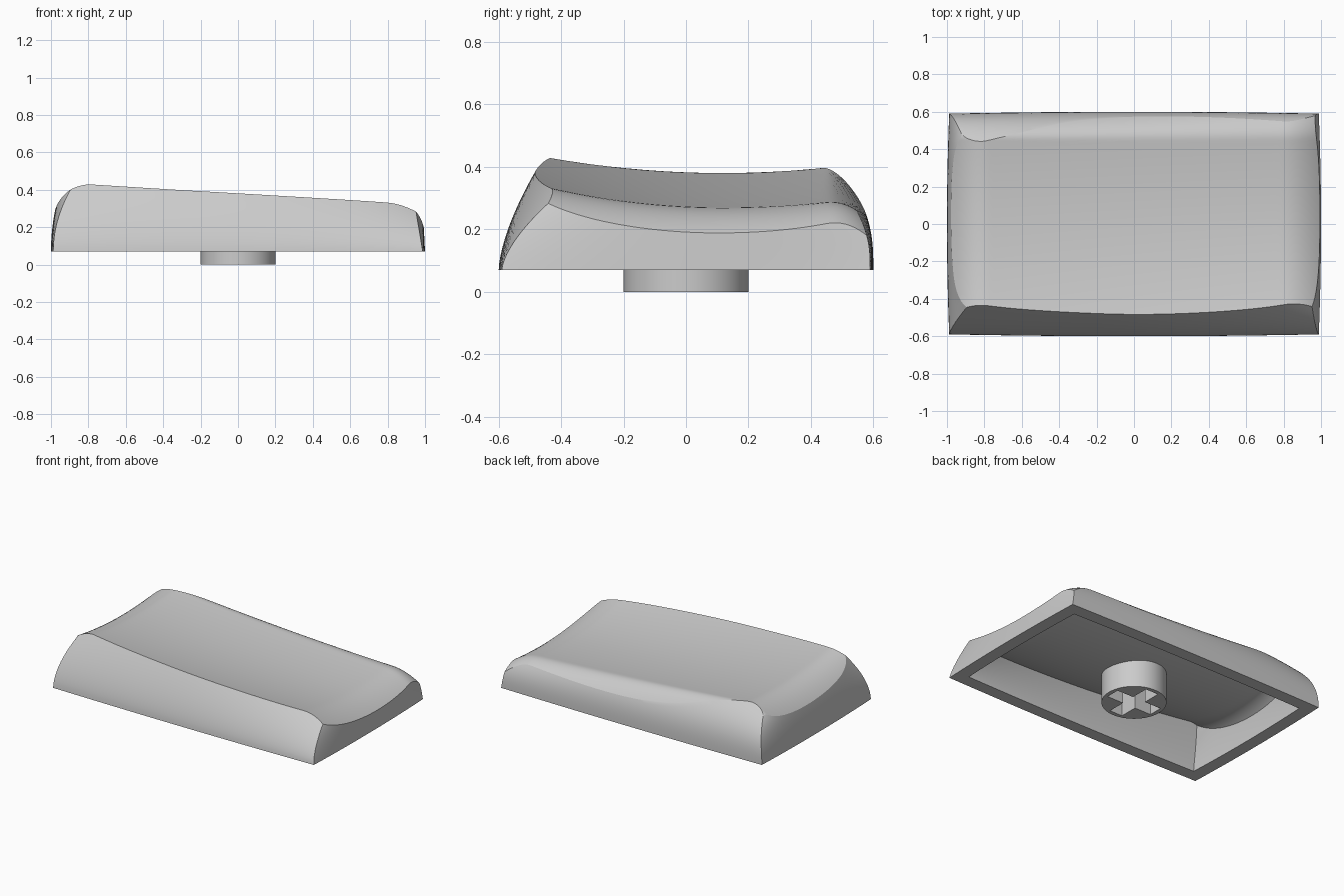
import bpy, bmesh, math

cube = bpy.data.objects.get("Cube")
if cube:
    bpy.data.objects.remove(cube)

BASE = 0.07      # height of the cap's lower rim
WALL = 0.085     # shell thickness
NU, NV, NW = 72, 48, 14

mat = bpy.data.materials.new("light grey plastic")
mat.use_nodes = True
grey = (0.6, 0.6, 0.6, 1)
mat.diffuse_color = grey
mat.node_tree.nodes["Principled BSDF"].inputs["Base Color"].default_value = grey


def finish(bm, name):
    bmesh.ops.remove_doubles(bm, verts=bm.verts, dist=1e-5)
    bmesh.ops.recalc_face_normals(bm, faces=bm.faces)
    mesh = bpy.data.meshes.new(name)
    bm.to_mesh(mesh)
    bm.free()
    mesh.materials.append(mat)
    obj = bpy.data.objects.new(name, mesh)
    bpy.context.collection.objects.link(obj)
    bpy.ops.object.select_all(action="DESELECT")
    obj.select_set(True)
    bpy.context.view_layer.objects.active = obj
    bpy.ops.object.shade_smooth_by_angle(angle=math.radians(15))
    return obj


def dish(x, y):
    """Sculpted top: sloped along x, hollow along y, rolled off at three ends."""
    curve = 0.18 + 0.03 * x if y < 0.12 else 0.16
    z = 0.38 - 0.07 * (x + 0.78) + curve * (y - 0.12) ** 2
    z -= 0.01 * max(0, 1 - (x / 0.8) ** 2)
    z -= 2.7 * max(0, -0.78 - x) ** 2
    z -= 1.8 * max(0, x - 0.8) ** 2
    z -= (6 - 2.5 * x) * max(0, y - 0.45) ** 2
    return z


def shell_point(u, v, z, inset):
    """Point at height z between the four inward-curving, bowed walls."""
    h = max(0, z - BASE)
    bow_x, bow_y = inset + 0.012 * v * v, inset + 0.01 * u * u
    slant = max(0, (u + 0.2) / 1.15)
    left = bow_x + h ** 2 * (0.45 + 0.4 * v ** 4)
    right = bow_x + h * (0.05 + 0.12 * abs(v) ** 3)
    front = bow_y + h ** 1.55 * (0.7 + 0.6 * slant ** 2 + 0.2 * slant ** 8
                                 + 0.1 * max(0, -u) ** 4)
    back = bow_y + h ** 2.8 * (2.9 + 2.5 * max(0, u) ** 2 + max(0, -u) ** 6)
    s, t = (u + 1) / 2, (v + 1) / 2
    x = (1 - s) * (left - 1) + s * (1 - right)
    y = (1 - t) * (front - 0.6) + t * (0.6 - back)
    return x, y, z


def top_height(u, v, inset):
    """Height where the walls meet the top; the shell is thicker in the middle."""
    depth = inset * (1.5 - 0.5 * v * v)
    z = 0.45
    for _ in range(40):
        x, y, _z = shell_point(u, v, z, inset)
        z = 0.4 * z + 0.6 * (dish(x, y) - depth)
    return z


def add_grid(bm, rows):
    rows = [[bm.verts.new(p) for p in row] for row in rows]
    for a, b in zip(rows, rows[1:]):
        for i in range(len(a) - 1):
            bm.faces.new((a[i], a[i + 1], b[i + 1], b[i]))


def spread(n):
    return [math.sin(math.pi * (i / n - 0.5)) for i in range(n + 1)]


# Cap: outer skin, matching inner cavity and the flat rim joining them
us, vs = spread(NU), spread(NV)
sides = [[(u, -1) for u in us], [(u, 1) for u in us],
         [(-1, v) for v in vs], [(1, v) for v in vs]]
bm = bmesh.new()
for inset in (0, WALL):
    add_grid(bm, [[shell_point(u, v, top_height(u, v, inset), inset)
                   for u in us] for v in vs])
    for side in sides:
        tops = [top_height(u, v, inset) for u, v in side]
        add_grid(bm, [[shell_point(u, v, BASE + (top - BASE) * k / NW, inset)
                       for (u, v), top in zip(side, tops)]
                      for k in range(NW + 1)])
for side in sides:
    add_grid(bm, [[shell_point(u, v, BASE, inset) for u, v in side]
                  for inset in (0, WALL)])
finish(bm, "key_cap")

# Stem: round post with a cross-shaped socket in its lower end
ARM, HALF = 0.172, 0.048
STEM_TOP, SOCKET_TOP = 0.27, 0.2
circle = [(0.2 * math.cos(math.tau * i / 64), 0.2 * math.sin(math.tau * i / 64))
          for i in range(64)]
cross = []
for c, s in ((1, 0), (0, 1), (-1, 0), (0, -1)):
    for x, y in ((ARM, -HALF), (ARM, HALF), (HALF, HALF)):
        cross.append((x * c - y * s, x * s + y * c))

bm = bmesh.new()
loops = []
for outline, top in ((circle, STEM_TOP), (cross, SOCKET_TOP)):
    low = [bm.verts.new((x, y, 0)) for x, y in outline]
    high = [bm.verts.new((x, y, top)) for x, y in outline]
    for i in range(len(low)):
        j = (i + 1) % len(low)
        bm.faces.new((low[i], low[j], high[j], high[i]))
        loops.append(bm.edges.get((low[i], low[j])))
    bm.faces.new(high)
bmesh.ops.triangle_fill(bm, edges=loops, use_beauty=True)
finish(bm, "stem")
